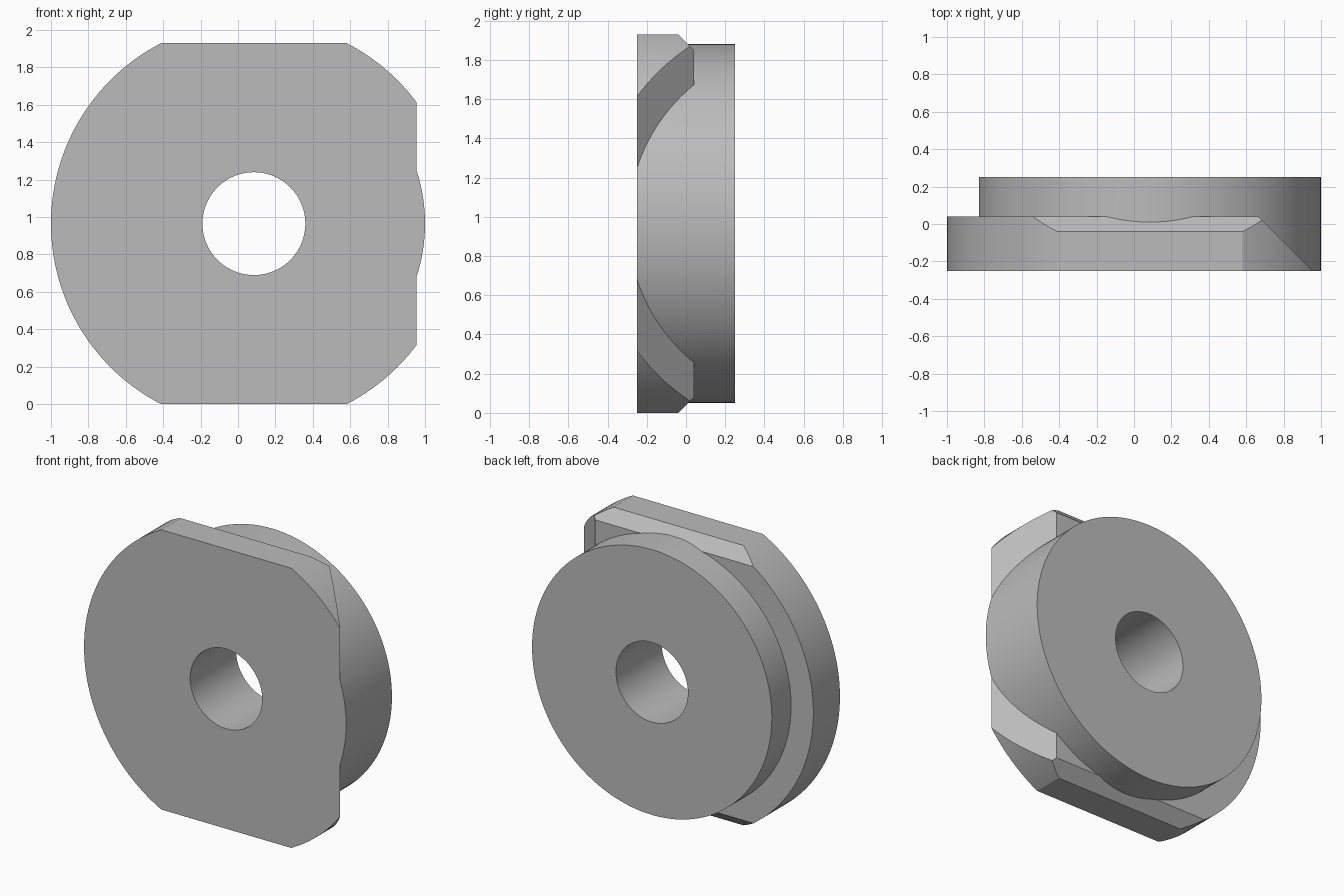
import bpy, bmesh, math
from mathutils import Vector

cube = bpy.data.objects.get("Cube")
if cube:
    bpy.data.objects.remove(cube, do_unlink=True)

CX, CZ = 0.085, 0.965          # shared axis of disc, hub and bore
FRONT, STEP, BACK = -0.25, 0.04, 0.25

grey = bpy.data.materials.new("plain grey")
grey.use_nodes = True
colour = (0.5, 0.5, 0.5, 1)
grey.diffuse_color = colour
grey.node_tree.nodes["Principled BSDF"].inputs["Base Color"].default_value = colour


def disc(name, radius, y0, y1, cuts=(), segments=160):
    """Cylinder along y, trimmed by planes given as (point, outward normal)."""
    bm = bmesh.new()
    ring = [bm.verts.new((CX + radius * math.cos(a), y0, CZ + radius * math.sin(a)))
            for a in (2 * math.pi * i / segments for i in range(segments))]
    cap = bm.faces.new(ring)
    out = bmesh.ops.extrude_face_region(bm, geom=[cap], use_keep_orig=True)
    for v in out["geom"]:
        if isinstance(v, bmesh.types.BMVert):
            v.co.y = y1
    for point, normal in cuts:
        res = bmesh.ops.bisect_plane(bm, geom=bm.verts[:] + bm.edges[:] + bm.faces[:],
                                     dist=1e-6, plane_co=point,
                                     plane_no=Vector(normal).normalized(), clear_outer=True)
        edges = [e for e in res["geom_cut"] if isinstance(e, bmesh.types.BMEdge)]
        bmesh.ops.edgeloop_fill(bm, edges=edges)
    bmesh.ops.recalc_face_normals(bm, faces=bm.faces[:])
    mesh = bpy.data.meshes.new(name)
    bm.to_mesh(mesh)
    bm.free()
    mesh.materials.append(grey)
    obj = bpy.data.objects.new(name, mesh)
    bpy.context.collection.objects.link(obj)
    return obj


def combine(target, tool, operation):
    mod = target.modifiers.new(operation.lower(), 'BOOLEAN')
    mod.operation, mod.solver, mod.object = operation, 'EXACT', tool
    bpy.ops.object.modifier_apply(modifier=mod.name)
    bpy.data.objects.remove(tool, do_unlink=True)


# Flange: flats at top and bottom, bevelled behind, and a slanted right side
half = 0.965
cuts = [((0.955, FRONT, CZ), (1, 1, 0))]
for s in (1, -1):
    cuts.append(((CX, 0, CZ + s * half), (0, 0, s)))
    cuts.append(((CX, -0.04, CZ + s * half), (0, 1, s)))
body = disc("flanged_washer", 1.085, FRONT, STEP, cuts)

bpy.ops.object.select_all(action='DESELECT')
body.select_set(True)
bpy.context.view_layer.objects.active = body

# Round hub through the full depth, then the bore
combine(body, disc("hub", 0.915, FRONT, BACK), 'UNION')
combine(body, disc("bore_cutter", 0.275, FRONT - 0.1, BACK + 0.1, segments=96), 'DIFFERENCE')

body.select_set(True)
bpy.context.view_layer.objects.active = body
bpy.ops.object.shade_smooth_by_angle(angle=math.radians(20))
